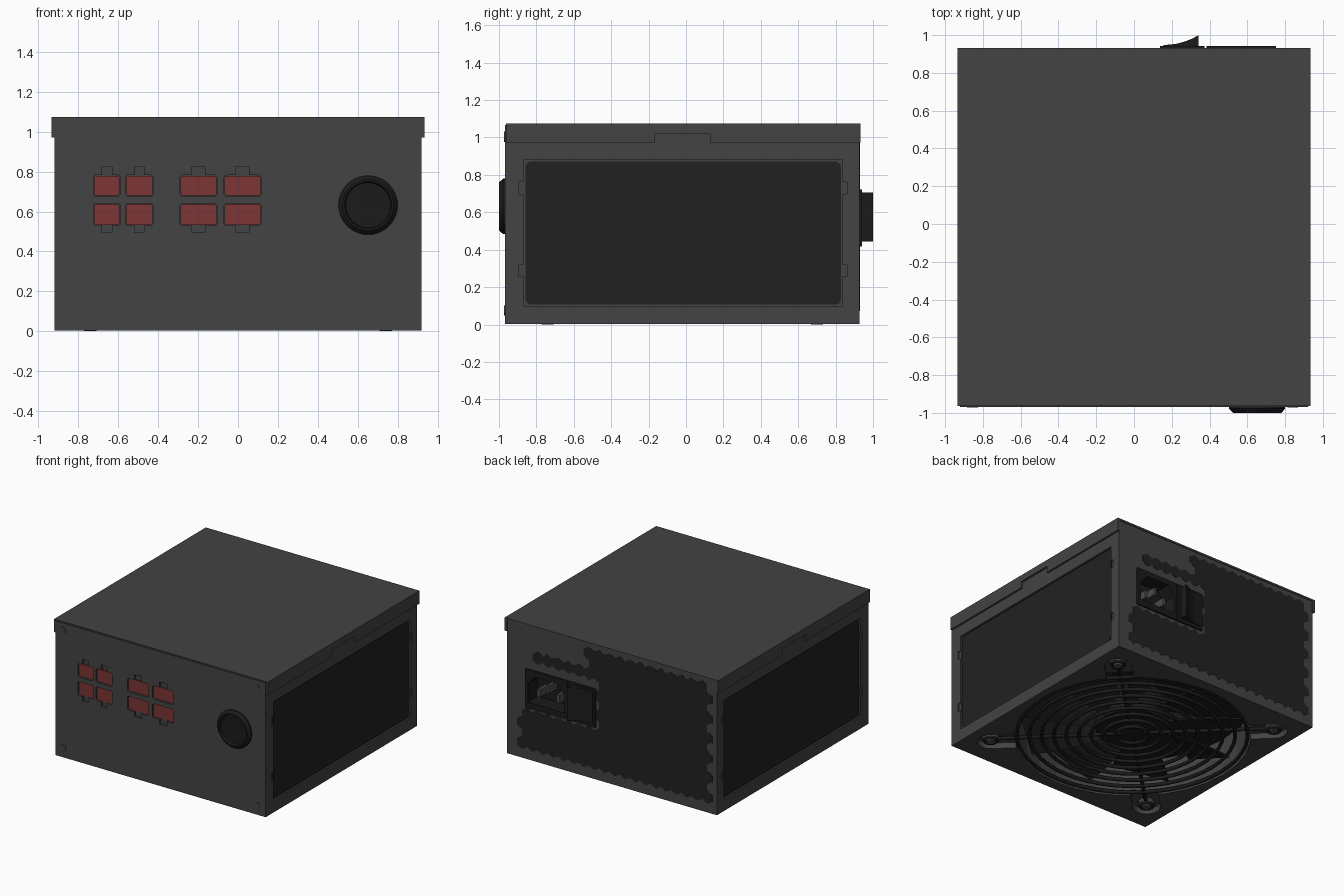
import bpy, bmesh, math
from mathutils import Vector

if "Cube" in bpy.data.objects:
    bpy.data.objects.remove(bpy.data.objects["Cube"])


def material(name, r, g, b):
    m = bpy.data.materials.new(name)
    m.diffuse_color = (r, g, b, 1)
    m.use_nodes = True
    m.node_tree.nodes["Principled BSDF"].inputs["Base Color"].default_value = m.diffuse_color
    return m


GREY = material("case grey", 0.056, 0.056, 0.056)
DARK = material("vent dark grey", 0.0155, 0.0155, 0.0155)
BLACK = material("plastic black", 0.011, 0.011, 0.011)
RED = material("connector red", 0.205, 0.036, 0.036)
STEEL = material("pin grey", 0.07, 0.07, 0.07)


def finish(name, bm, mat, smooth=False):
    bmesh.ops.recalc_face_normals(bm, faces=bm.faces)
    me = bpy.data.meshes.new(name)
    bm.to_mesh(me)
    bm.free()
    ob = bpy.data.objects.new(name, me)
    bpy.context.collection.objects.link(ob)
    if mat:
        me.materials.append(mat)
    if smooth:
        bpy.ops.object.select_all(action='DESELECT')
        ob.select_set(True)
        bpy.context.view_layer.objects.active = ob
        bpy.ops.object.shade_smooth_by_angle(angle=math.radians(35))
    return ob


def prism(name, pts, axis, a, b, mat=None, smooth=False):
    """Extrude a 2D outline along an axis from a to b."""
    place = {'X': lambda u, v: (a, u, v), 'Y': lambda u, v: (u, a, v), 'Z': lambda u, v: (u, v, a)}[axis]
    bm = bmesh.new()
    face = bm.faces.new([bm.verts.new(place(u, v)) for u, v in pts])
    ext = bmesh.ops.extrude_face_region(bm, geom=[face])
    step = Vector([(b - a) if axis == k else 0 for k in 'XYZ'])
    bmesh.ops.translate(bm, vec=step, verts=[v for v in ext['geom'] if isinstance(v, bmesh.types.BMVert)])
    return finish(name, bm, mat, smooth)


def rect(u0, u1, v0, v1):
    return [(u0, v0), (u1, v0), (u1, v1), (u0, v1)]


def box(name, x0, x1, y0, y1, z0, z1, mat=None):
    return prism(name, rect(x0, x1, y0, y1), 'Z', z0, z1, mat)


def arc(cu, cv, r, a0, a1, n):
    return [(cu + r * math.cos(math.radians(a0 + (a1 - a0) * i / n)),
             cv + r * math.sin(math.radians(a0 + (a1 - a0) * i / n))) for i in range(n + 1)]


def circle(cu, cv, r, n):
    return arc(cu, cv, r, 0, 360, n)[:-1]


def rrect(u0, u1, v0, v1, r):
    return (arc(u1 - r, v1 - r, r, 0, 90, 3) + arc(u0 + r, v1 - r, r, 90, 180, 3)
            + arc(u0 + r, v0 + r, r, 180, 270, 3) + arc(u1 - r, v0 + r, r, 270, 360, 3))


def cut(ob, cutter):
    mod = ob.modifiers.new("cut", 'BOOLEAN')
    mod.operation, mod.solver, mod.object = 'DIFFERENCE', 'EXACT', cutter
    bpy.context.view_layer.objects.active = ob
    bpy.ops.object.modifier_apply(modifier=mod.name)
    bpy.data.objects.remove(cutter)


# case and lid with notched side flanges
case = box("case", -0.92, 0.92, -0.968, 0.927, 0.004, 1.066, GREY)
box("lid_top", -0.935, 0.935, -0.963, 0.933, 1.06, 1.075, GREY)
flange = [(-0.963, 0.972), (-0.165, 0.972), (-0.165, 1.022), (0.128, 1.022),
          (0.128, 0.972), (0.933, 0.972), (0.933, 1.075), (-0.963, 1.075)]
for s, side in ((1, "right"), (-1, "left")):
    prism("lid_flange_" + side, flange, 'X', s * 0.915, s * 0.935, GREY)
    # recessed side panel with clip notches
    cut(case, prism("c", rect(-0.87, 0.837, 0.10, 0.88), 'X', s * 0.905, s * 1.0))
    for z in (0.29, 0.73):
        for y in (-0.88, 0.845):
            cut(case, prism("c", rect(y - 0.016, y + 0.016, z - 0.032, z + 0.032), 'X', s * 0.91, s * 1.0))
    prism("side_panel_" + side, rrect(-0.858, 0.828, 0.106, 0.872, 0.03), 'X', s * 0.89, s * 0.913, DARK)

# modular connectors in shallow pockets, upper and lower row
for i, (x0, x1, tab) in enumerate(((-0.725, -0.59, 0.025), (-0.565, -0.425, 0.025),
                                   (-0.29, -0.105, 0.032), (-0.07, 0.115, 0.032))):
    xc = (x0 + x1) / 2
    for row, z0, z1, t0, t1 in (("upper", 0.677, 0.782, 0.77, 0.825), ("lower", 0.53, 0.64, 0.495, 0.54)):
        cut(case, prism("c", rrect(x0, x1, z0, z1, 0.012), 'Y', -1.0, -0.945))
        cut(case, prism("c", rect(xc - tab, xc + tab, t0, t1), 'Y', -1.0, -0.951))
        prism(f"connector_{row}_{i}", rrect(x0 + .003, x1 - .003, z0 + .003, z1 - .003, 0.012),
              'Y', -0.958, -0.93, RED)

# front screws
for x in (-0.855, 0.84):
    for z in (0.075, 1.005):
        prism("front_screw", circle(x, z, 0.028, 20), 'Y', -0.972, -0.95, GREY)

# cable grommet: turned profile of (radius, y)
bm = bmesh.new()
rings = []
for r, y in ((0.148, -0.95), (0.148, -0.978), (0.128, -1.0), (0.118, -1.0), (0.112, -0.982)):
    rings.append([bm.verts.new((u, y, v)) for u, v in circle(0.652, 0.632, r, 40)])
for p, q in zip(rings, rings[1:]):
    for k in range(40):
        bm.faces.new((p[k], p[k - 1], q[k - 1], q[k]))
bm.faces.new(rings[0])
bm.faces.new(rings[-1])
finish("cable_grommet", bm, BLACK, True)

# rear honeycomb vent, leaving a margin around the power inlet
def vented(x, z):
    if x > 0.11 and 0.36 < z < 0.79:
        return False
    if z > 0.78 and (x > 0.72 or (x > 0.2 and z > 0.9)):
        return False
    return True


bm = bmesh.new()
R, W = 0.052, 0.09
for row in range(12):
    z = 0.125 + row * 1.5 * R
    for col in range(19):
        x = -0.835 + (col + 0.5 * (row % 2)) * W
        if x < 0.82 and vented(x, z):
            bm.faces.new([bm.verts.new((u, 0.925, v)) for u, v in arc(x, z, R, 30, 330, 5)])
bmesh.ops.remove_doubles(bm, verts=bm.verts, dist=0.004)
ext = bmesh.ops.extrude_face_region(bm, geom=bm.faces[:])
bmesh.ops.translate(bm, vec=(0, 0.004, 0), verts=[v for v in ext['geom'] if isinstance(v, bmesh.types.BMVert)])
finish("rear_vent", bm, DARK)

# power inlet block with socket recess, pins and rocker switch
cut(case, box("c", 0.15, 0.74, 0.76, 1.0, 0.43, 0.71))
inlet = box("power_inlet", 0.138, 0.752, 0.755, 0.942, 0.418, 0.722, BLACK)
socket = [(0.405, 0.465), (0.725, 0.465), (0.725, 0.61), (0.665, 0.68), (0.465, 0.68), (0.405, 0.61)]
cut(inlet, prism("c", socket, 'Y', 0.82, 1.0))
for x, z in ((0.48, 0.545), (0.565, 0.60), (0.65, 0.545)):
    box("inlet_pin", x - 0.012, x + 0.012, 0.81, 0.915, z - 0.03, z + 0.03, STEEL)
cut(inlet, box("c", 0.372, 0.384, 0.93, 1.0, 0.40, 0.74))
rocker = [(0.155, 0.92), (0.155, 0.947), (0.22, 0.953), (0.27, 0.966), (0.31, 0.982), (0.342, 1.0), (0.342, 0.92)]
prism("rocker_switch", rocker, 'Z', 0.445, 0.705, BLACK)

# fan opening underneath, with a slot out to each corner screw
CY = -0.02
cut(case, prism("c", circle(0, CY, 0.865, 32), 'Z', -0.1, 0.32))
corners = [(sx * 0.74, CY + sy * 0.72) for sx in (1, -1) for sy in (1, -1)]
for x, y in corners:
    ang = math.degrees(math.atan2(y - CY, x))
    slot = arc(x, y, 0.1, ang - 90, ang + 90, 10) + arc(x * 0.7, CY + (y - CY) * 0.7, 0.1, ang + 90, ang + 270, 10)
    cut(case, prism("c", slot, 'Z', -0.1, 0.05))
    prism("screw_boss", circle(x, y, 0.06, 20), 'Z', 0.02, 0.06, GREY)
    prism("fan_screw", circle(x, y, 0.032, 16), 'Z', 0.0, 0.03, STEEL)
prism("fan_backplate", circle(0, CY, 0.86, 32), 'Z', 0.30, 0.325, BLACK)

# fan hub and pitched blades
prism("fan_hub", circle(0, CY, 0.27, 32), 'Z', 0.07, 0.31, BLACK, True)
bm = bmesh.new()
for k in range(9):
    a = k * 2 * math.pi / 9
    lo, hi = [], []
    for i in range(5):
        r, t = 0.25 + i * 0.145, a + i * 0.05
        lo.append(bm.verts.new((r * math.cos(t), CY + r * math.sin(t), 0.09)))
        hi.append(bm.verts.new((r * math.cos(t + 0.5), CY + r * math.sin(t + 0.5), 0.24)))
    for i in range(4):
        bm.faces.new((lo[i], lo[i + 1], hi[i + 1], hi[i]))
blades = finish("fan_blades", bm, DARK)
blades.modifiers.new("thickness", 'SOLIDIFY').thickness = 0.012


# wire grill: concentric rings, diagonal wires and screw eyelets
def wire(name, pts, closed, radius):
    cu = bpy.data.curves.new(name, 'CURVE')
    cu.dimensions, cu.bevel_depth, cu.bevel_resolution = '3D', radius, 1
    sp = cu.splines.new('POLY')
    sp.points.add(len(pts) - 1)
    for p, (x, y, z) in zip(sp.points, pts):
        p.co = (x, y, z, 1)
    sp.use_cyclic_u = closed
    cu.materials.append(BLACK)
    bpy.context.collection.objects.link(bpy.data.objects.new(name, cu))


for i in range(9):
    wire(f"grill_ring_{i}", [(x, y, 0.02) for x, y in circle(0, CY, 0.12 + 0.09 * i, 48)], True, 0.014)
for x, y in corners:
    wire("grill_eyelet", [(x, y, 0.016) for x, y in circle(x, y, 0.048, 16)], True, 0.012)
    wire("grill_arm", [(x * 0.08, CY + (y - CY) * 0.08, 0.034), (x * 0.955, CY + (y - CY) * 0.955, 0.03)], False, 0.014)
